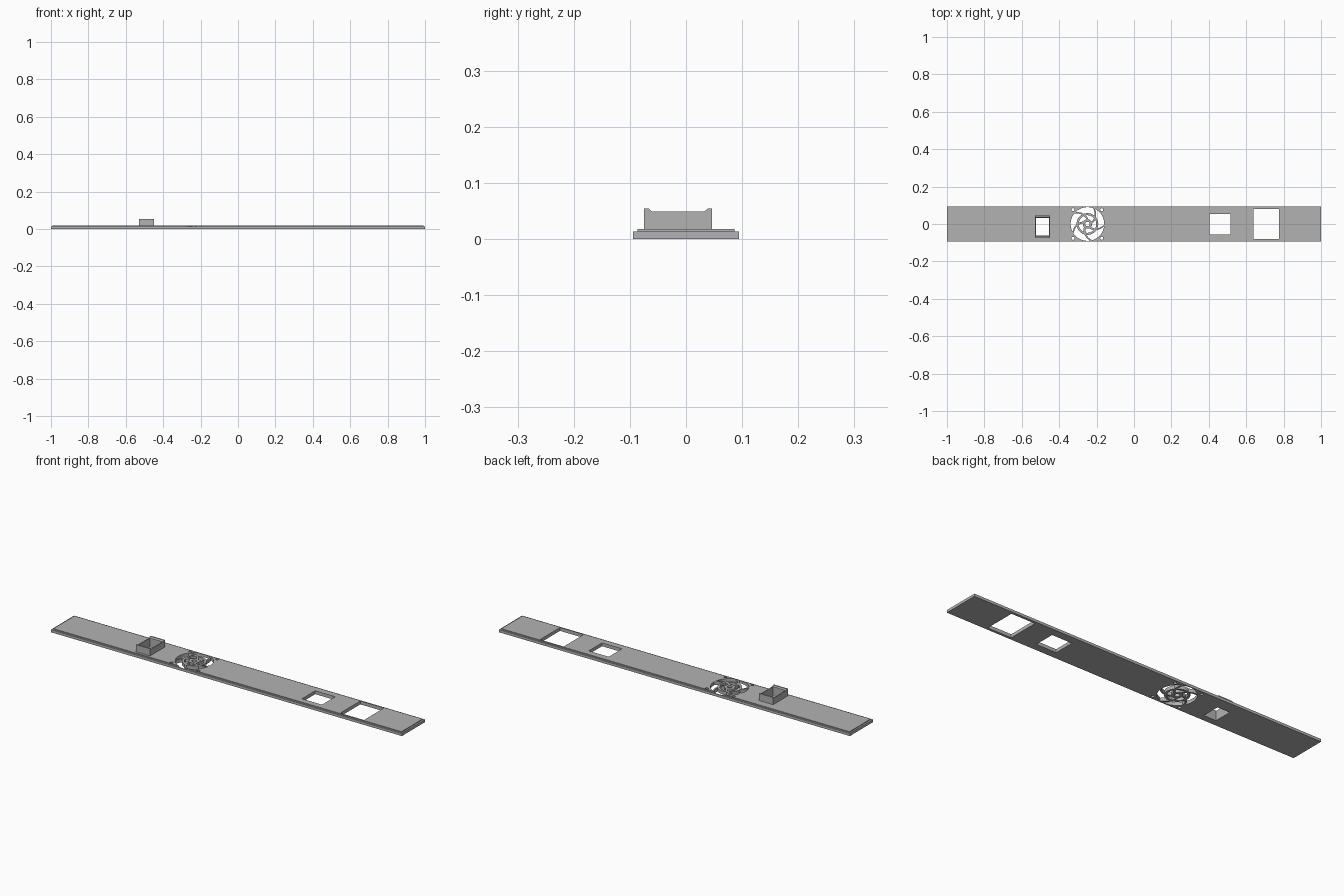
import bpy, bmesh, math

cube = bpy.data.objects.get("Cube")
if cube:
    bpy.data.objects.remove(cube, do_unlink=True)

grey = bpy.data.materials.new("panel grey")
grey.use_nodes = True
GREY = (0.45, 0.45, 0.45, 1)
grey.diffuse_color = GREY
grey.node_tree.nodes["Principled BSDF"].inputs["Base Color"].default_value = GREY

BASE_TOP, TOP = 0.0135, 0.0175


def finish(bm, name):
    bmesh.ops.recalc_face_normals(bm, faces=bm.faces)
    mesh = bpy.data.meshes.new(name)
    bm.to_mesh(mesh)
    bm.free()
    mesh.materials.append(grey)
    obj = bpy.data.objects.new(name, mesh)
    bpy.context.collection.objects.link(obj)
    return obj


def rect(x0, x1, y0, y1):
    return [(x0, y0), (x1, y0), (x1, y1), (x0, y1)]


def circle(cx, cy, r, n=24):
    return [(cx + r * math.cos(math.tau * i / n), cy + r * math.sin(math.tau * i / n))
            for i in range(n)]


def loft(bm, rings):
    """Closed solid through a stack of equal-length rings of 3D points."""
    loops = [[bm.verts.new(p) for p in ring] for ring in rings]
    bm.faces.new(loops[0])
    bm.faces.new(loops[-1])
    for a, b in zip(loops, loops[1:]):
        for i in range(len(a)):
            j = (i + 1) % len(a)
            bm.faces.new((a[i], a[j], b[j], b[i]))


def prism(bm, outline, z0, z1):
    loft(bm, [[(x, y, z) for x, y in outline] for z in (z0, z1)])


# Long panel with a stepped rim
bm = bmesh.new()
wide = rect(-1, 1, -0.0945, 0.0945)
narrow = rect(-0.992, 0.992, -0.086, 0.086)
loft(bm, [[(x, y, z) for x, y in outline] for outline, z in
          ((wide, 0), (wide, BASE_TOP), (narrow, BASE_TOP), (narrow, TOP))])
panel = finish(bm, "panel")

# Openings: socket, small window, large window
BX0, BX1, BY0, BY1 = -0.529, -0.449, -0.0745, 0.0465
WALL, END = 0.005, 0.0135
holes = [rect(BX0 + WALL, BX1 - WALL, BY0 + END, BY1 - END),
         rect(0.403, 0.517, -0.055, 0.053),
         rect(0.640, 0.775, -0.0815, 0.0815)]

# Fan grille: rings of curved slots, a hub hole and four screw holes
FX, SPOKES, SWIRL, WEB = -0.249, 5, 13, 0.011


def slot(r0, r1, index):
    step = math.tau / SPOKES
    radii = [r0 + (r1 - r0) * i / 4 for i in range(5)]
    first = lambda r: index * step + SWIRL * r + WEB / 2 / r
    last = lambda r: (index + 1) * step + SWIRL * r - WEB / 2 / r
    arc = [i / 12 for i in range(1, 12)]
    path = [(r, first(r)) for r in radii]
    path += [(r1, first(r1) + t * (last(r1) - first(r1))) for t in arc]
    path += [(r, last(r)) for r in reversed(radii)]
    path += [(r0, last(r0) + t * (first(r0) - last(r0))) for t in arc]
    return [(FX + r * math.cos(a), r * math.sin(a)) for r, a in path]


for r0, r1 in ((0.025, 0.047), (0.058, 0.09)):
    holes += [slot(r0, r1, i) for i in range(SPOKES)]
holes.append(circle(FX, 0, 0.012))
holes += [circle(FX + sx * 0.0765, sy * 0.0765, 0.008)
          for sx in (-1, 1) for sy in (-1, 1)]

bm = bmesh.new()
for outline in holes:
    prism(bm, outline, -0.05, 0.1)
cutter = finish(bm, "opening_cutter")
cutter.hide_render = True

cut = panel.modifiers.new("openings", 'BOOLEAN')
cut.operation = 'DIFFERENCE'
cut.solver = 'EXACT'
cut.object = cutter
bpy.context.view_layer.objects.active = panel
bpy.ops.object.modifier_apply(modifier=cut.name)
bpy.data.objects.remove(cutter, do_unlink=True)

# Socket side walls
SIDE_TOP, LIP_TOP = 0.049, 0.054
for name, x in (("socket_right_wall", BX0), ("socket_left_wall", BX1 - WALL)):
    bm = bmesh.new()
    prism(bm, rect(x, x + WALL, BY0 + END, BY1 - END), TOP, SIDE_TOP)
    finish(bm, name)

# Socket end walls with raised, chamfered lips
for name, y, s in (("socket_front_wall", BY0, 1), ("socket_back_wall", BY1, -1)):
    profile = [(0, TOP), (END, TOP), (END, SIDE_TOP), (0.008, LIP_TOP), (0, LIP_TOP)]
    bm = bmesh.new()
    loft(bm, [[(x, y + s * d, z) for d, z in profile] for x in (BX0, BX1)])
    finish(bm, name)
